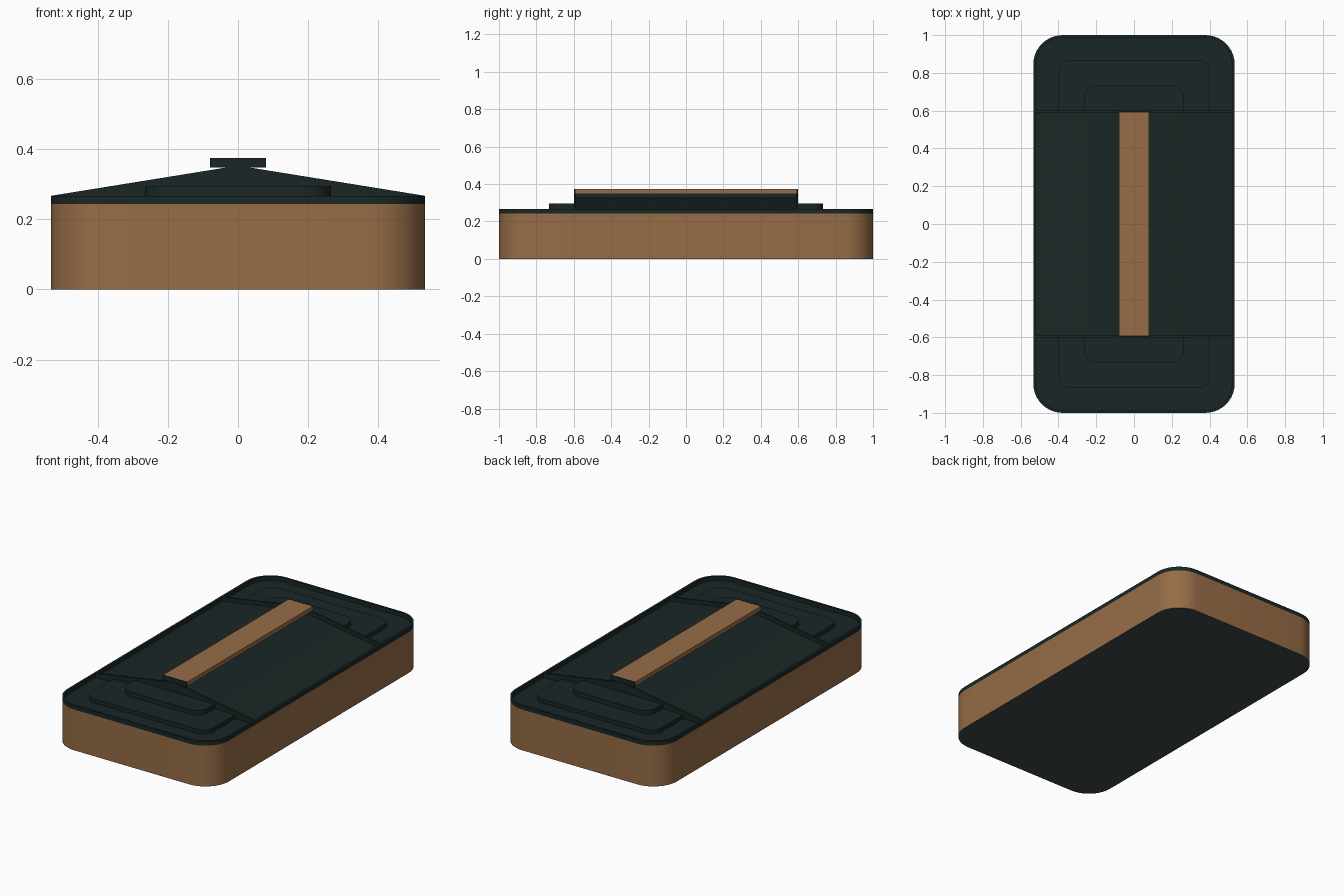
import bpy, bmesh, math

if "Cube" in bpy.data.objects:
    bpy.data.objects.remove(bpy.data.objects["Cube"])

def material(name, rgb):
    m = bpy.data.materials.new(name)
    m.diffuse_color = (*rgb, 1)
    m.use_nodes = True
    m.node_tree.nodes["Principled BSDF"].inputs["Base Color"].default_value = m.diffuse_color
    return m

BROWN = material("warm brown", (0.305, 0.152, 0.062))
DARK = material("dark green slate", (0.0105, 0.0195, 0.019))
BASE = material("grey slate", (0.046, 0.064, 0.068))

def rounded_rect(hx, hy, r, n=10):
    """Counter-clockwise rounded rectangle outline."""
    pts = []
    for k, (sx, sy) in enumerate([(1, 1), (-1, 1), (-1, -1), (1, -1)]):
        for i in range(n + 1):
            a = math.pi / 2 * (k + i / n)
            pts.append((sx * (hx - r) + r * math.cos(a), sy * (hy - r) + r * math.sin(a)))
    return pts

def finish(name, bm, mats, rule=None):
    bmesh.ops.recalc_face_normals(bm, faces=bm.faces)
    if rule:
        for f in bm.faces:
            f.material_index = rule(f.normal)
    me = bpy.data.meshes.new(name)
    bm.to_mesh(me)
    bm.free()
    for m in mats:
        me.materials.append(m)
    ob = bpy.data.objects.new(name, me)
    bpy.context.collection.objects.link(ob)
    bpy.ops.object.select_all(action='DESELECT')
    ob.select_set(True)
    bpy.context.view_layer.objects.active = ob
    bpy.ops.object.shade_smooth_by_angle(angle=math.radians(30))
    return ob

def prism(name, pts, lo, hi, mats, rule=None, along_y=False):
    """Extrude an outline along z, or an x-z profile along y."""
    bm = bmesh.new()
    place = (lambda p, t: (p[0], t, p[1])) if along_y else (lambda p, t: (p[0], p[1], t))
    a = [bm.verts.new(place(p, lo)) for p in pts]
    b = [bm.verts.new(place(p, hi)) for p in pts]
    bm.faces.new(a)
    bm.faces.new(b)
    for i in range(len(pts)):
        j = (i + 1) % len(pts)
        bm.faces.new((a[i], a[j], b[j], b[i]))
    return finish(name, bm, mats, rule)

def ring(name, outer, inner, lo, hi, mats):
    bm = bmesh.new()
    loops = [[bm.verts.new((x, y, z)) for x, y in o]
             for o, z in ((outer, lo), (outer, hi), (inner, hi), (inner, lo))]
    for k in range(4):
        p, q = loops[k], loops[(k + 1) % 4]
        for i in range(len(p)):
            j = (i + 1) % len(p)
            bm.faces.new((p[i], p[j], q[j], q[i]))
    return finish(name, bm, mats)

def box(name, hx, y0, y1, z0, z1, mats):
    pts = [(-hx, z0), (hx, z0), (hx, z1), (-hx, z1)]
    return prism(name, pts, y0, y1, mats, along_y=True)

HX, FLOOR, RIM = 0.533, 0.243, 0.267

# Body: brown walls, dark top and grey underside
prism("body", rounded_rect(HX, 1, 0.155), 0, FLOOR, [BROWN, DARK, BASE],
      lambda n: 1 if n.z > 0.5 else 2 if n.z < -0.5 else 0)

# Thin raised rim around the lid
ring("lid_rim", rounded_rect(HX, 1, 0.155), rounded_rect(HX - 0.014, 0.986, 0.141),
     FLOOR, RIM, [DARK])

# Recessed gable roof in the middle
prism("roof", [(-0.525, 0.235), (0.525, 0.235), (0.525, FLOOR), (0, 0.33), (-0.525, FLOOR)],
      -0.592, 0.592, [DARK], along_y=True)

# Ridge neck and brown ridge cap
box("ridge_neck", 0.03, -0.592, 0.592, 0.30, 0.35, [DARK])
box("ridge_cap", 0.08, -0.59, 0.59, 0.348, 0.374, [BROWN])

for s, end in ((-1, "front"), (1, "back")):
    # Gable end plates, standing above the roof panels
    prism(end + "_gable", [(-HX, 0.245), (HX, 0.245), (HX, RIM), (0, 0.353), (-HX, RIM)],
          *sorted((s * 0.589, s * 0.6)), [DARK], along_y=True)
    # Dark ends of the ridge cap
    box(end + "_cap_end", 0.08, *sorted((s * 0.589, s * 0.598)), 0.348, 0.3745, [DARK])
    # Two stepped plates outside each gable
    for label, hx, hy, r, top in (("lower", 0.40, 0.868, 0.06, RIM),
                                  ("upper", 0.265, 0.733, 0.07, 0.295)):
        half = [(x, s * y) for x, y in rounded_rect(hx, hy, r, 6) if y > 0]
        half += [(-hx, s * 0.595), (hx, s * 0.595)]
        prism(f"{end}_{label}_step", half, 0.24, top, [DARK])
